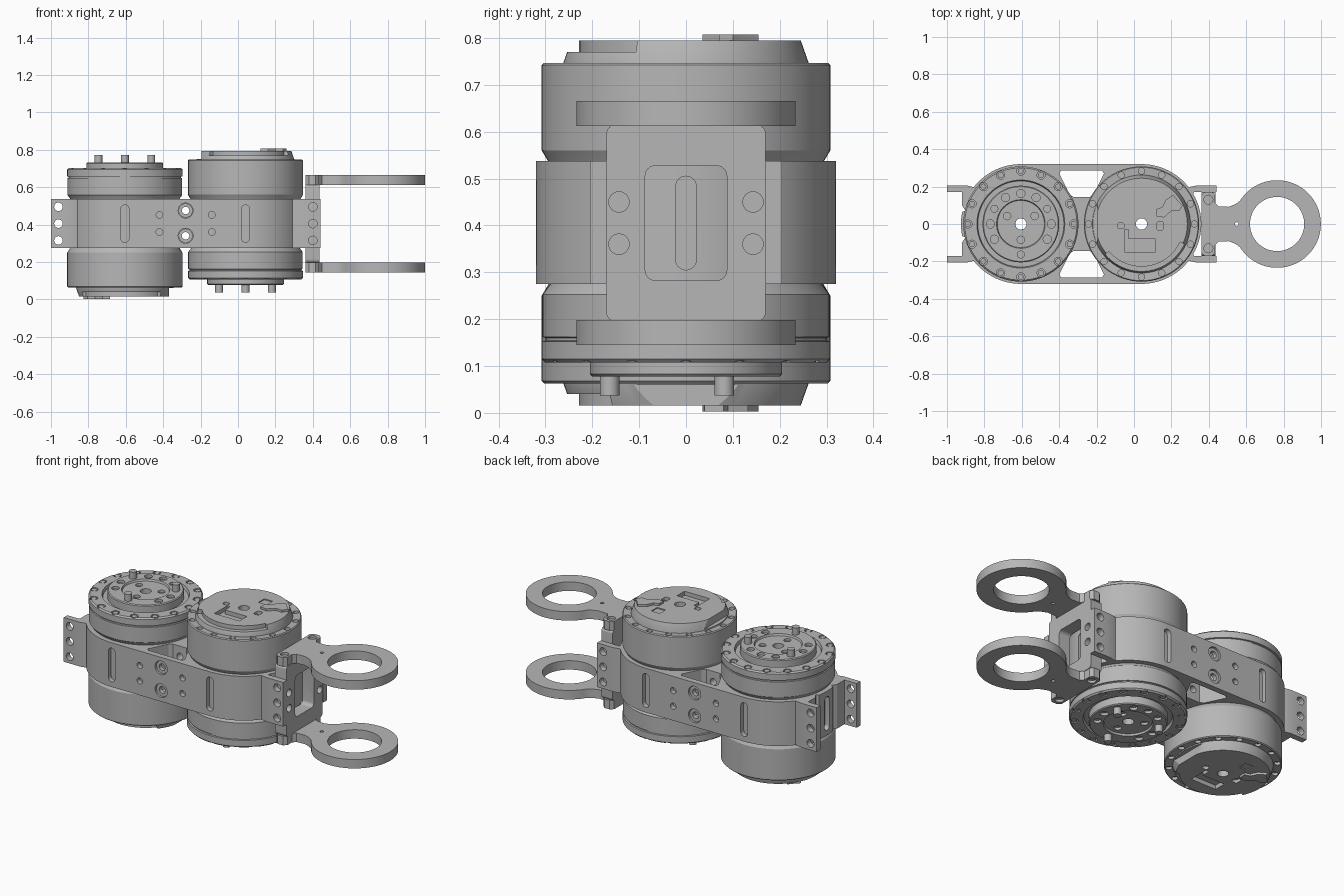
import bpy, bmesh
from math import sin, cos, pi, radians
from mathutils import Matrix, Vector

if "Cube" in bpy.data.objects:
    bpy.data.objects.remove(bpy.data.objects["Cube"])

grey = bpy.data.materials.new("machined_grey")
grey.use_nodes = True
COLOUR = (0.47, 0.47, 0.47, 1)
grey.diffuse_color = COLOUR
grey.node_tree.nodes["Principled BSDF"].inputs["Base Color"].default_value = COLOUR

MID = 0.405            # height of the symmetry plane
LEFT, RIGHT = -0.605, 0.04   # actuator axes
AXES = {"z": Matrix.Identity(4),
        "x": Matrix(((0, 0, 1, 0), (1, 0, 0, 0), (0, 1, 0, 0), (0, 0, 0, 1))),
        "y": Matrix(((1, 0, 0, 0), (0, 0, 1, 0), (0, 1, 0, 0), (0, 0, 0, 1)))}
parts = []


# Shape helpers
def arc(cx, cy, r, a0, a1, n=16):
    angles = [radians(a0 + (a1 - a0) * i / n) for i in range(n + 1)]
    return [(cx + r * cos(a), cy + r * sin(a)) for a in angles]


def circle(cx, cy, r, n=24):
    return arc(cx, cy, r, 0, 360 - 360 / n, n - 1)


def rounded(cx, cy, w, h, r):
    x, y = w / 2 - r, h / 2 - r
    return (arc(cx + x, cy + y, r, 0, 90, 6) + arc(cx - x, cy + y, r, 90, 180, 6)
            + arc(cx - x, cy - y, r, 180, 270, 6) + arc(cx + x, cy - y, r, 270, 360, 6))


def polar(r, deg):
    return r * cos(radians(deg)), r * sin(radians(deg))


def finish(name, bm):
    bmesh.ops.recalc_face_normals(bm, faces=bm.faces)
    mesh = bpy.data.meshes.new(name)
    bm.to_mesh(mesh)
    bm.free()
    mesh.materials.append(grey)
    ob = bpy.data.objects.new(name, mesh)
    bpy.context.collection.objects.link(ob)
    parts.append(ob)
    return ob


def prisms(name, specs):
    """Each spec is (outline, low, high, axis)."""
    bm = bmesh.new()
    for outline, low, high, axis in specs:
        m = AXES[axis]
        a = [bm.verts.new(m @ Vector((u, v, low))) for u, v in outline]
        b = [bm.verts.new(m @ Vector((u, v, high))) for u, v in outline]
        bm.faces.new(a[::-1])
        bm.faces.new(b)
        for i in range(len(a)):
            j = (i + 1) % len(a)
            bm.faces.new((a[i], a[j], b[j], b[i]))
    return finish(name, bm)


def lathe(name, profile, n=72):
    bm = bmesh.new()
    rings = [[bm.verts.new((r * cos(2 * pi * k / n), r * sin(2 * pi * k / n), z))
              for k in range(n)] for r, z in profile]
    for i, a in enumerate(rings):
        b = rings[(i + 1) % len(rings)]
        for k in range(n):
            q = (k + 1) % n
            bm.faces.new((a[k], a[q], b[q], b[k]))
    return finish(name, bm)


def cut(ob, specs):
    cutter = prisms("cutter", specs)
    mod = ob.modifiers.new("cut", "BOOLEAN")
    mod.operation, mod.solver, mod.object = "DIFFERENCE", "EXACT", cutter
    deps = bpy.context.evaluated_depsgraph_get()
    mesh = bpy.data.meshes.new_from_object(ob.evaluated_get(deps))
    ob.modifiers.clear()
    ob.data = mesh
    parts.remove(cutter)
    bpy.data.objects.remove(cutter)


def place(ob, x, flip):
    ob.matrix_world = Matrix.Translation((x, 0, MID)) @ Matrix.Rotation(pi if flip else 0, 4, "Y")


# Actuators: output flange on +z, cover on -z; the second is turned over
BOLTS = [polar(0.283, 22.5 * i) for i in range(16)]
PINS = [polar(0.163, a) for a in (-90, 30, 150)]
for label, x, flip in (("left", LEFT, False), ("right", RIGHT, True)):
    body = lathe(label + "_actuator_body", [
        (0.03, 0.28), (0.03, -0.3), (0.25, -0.3), (0.25, -0.338), (0.303, -0.342),
        (0.308, -0.337), (0.308, -0.155), (0.29, -0.125), (0.28, -0.1), (0.28, 0.1),
        (0.29, 0.13), (0.306, 0.152), (0.306, 0.243), (0.3, 0.245), (0.3, 0.251),
        (0.308, 0.253), (0.308, 0.29), (0.3, 0.298), (0.235, 0.298), (0.23, 0.28)])
    cut(body, [(circle(u, v, 0.022, 16), 0.285, 0.32, "z") for u, v in BOLTS]
        + [(circle(u, v, 0.017, 16), -0.36, -0.325, "z") for u, v in BOLTS])
    bolts = prisms(label + "_rim_bolts", [(circle(u, v, 0.016, 12), 0.28, 0.296, "z") for u, v in BOLTS])

    flange = lathe(label + "_output_flange", [
        (0.03, 0.316), (0.03, 0.27), (0.205, 0.27), (0.205, 0.322), (0.2, 0.327),
        (0.13, 0.327), (0.126, 0.316)])
    cut(flange, [(circle(*polar(0.163, a), 0.022, 16), 0.312, 0.35, "z")
                 for a in (-30, 0, 60, 90, 120, 180, 210)]
        + [(circle(*polar(0.085, a), 0.02, 16), 0.302, 0.35, "z") for a in (30, 150, 270)])
    pins = prisms(label + "_output_pins", [(circle(u, v, 0.021), 0.3, 0.368, "z") for u, v in PINS])

    # Tapered cover with a flat, a curved step and shallow pockets
    cover = lathe(label + "_cover", [
        (0.03, -0.389), (0.03, -0.29), (0.262, -0.29), (0.262, -0.341), (0.245, -0.389)])
    step = arc(0, 0, 0.29, 205, 320, 24) + arc(0, 0, 0.228, 320, 205, 24)
    ell = [(0.09, -0.03), (0.07, -0.03), (0.07, -0.08), (-0.075, -0.08), (-0.075, -0.15), (0.09, -0.15)]
    flat = [(0.235, -0.11), (0.3, -0.11), (0.3, 0.11), (0.235, 0.11)]
    cut(cover, [(step, -0.42, -0.365, "z"), (ell, -0.42, -0.365, "z"), (flat, -0.42, -0.345, "z"),
                (rounded(0.11, -0.01, 0.035, 0.03, 0.01), -0.42, -0.37, "z"),
                (rounded(-0.1, -0.01, 0.035, 0.045, 0.01), -0.42, -0.37, "z"),
                (rounded(-0.05, 0.13, 0.055, 0.055, 0.003), -0.42, -0.383, "z")])
    lump = [(-0.08, 0.04), (-0.08, 0.08), (-0.11, 0.09), (-0.13, 0.13), (-0.17, 0.155),
            (-0.19, 0.13), (-0.22, 0.1), (-0.2, 0.07), (-0.16, 0.07), (-0.12, 0.035)]
    connector = prisms(label + "_cover_connector", [(lump, -0.402, -0.38, "z")])
    for ob in (body, bolts, flange, pins, cover, connector):
        place(ob, x, flip)

# Central frame gripping both actuators, with mounting tabs at each end
upper = ([(-0.92, 0.1), (-0.92, 0.17), (-1, 0.17), (-1, 0.205), (-0.89, 0.205)]
         + arc(LEFT, 0, 0.32, 142, 90) + arc(RIGHT, 0, 0.32, 90, 38)
         + [(0.33, 0.205), (0.44, 0.205), (0.44, 0.17), (0.32, 0.17)])
lower = [(x, -y) for x, y in reversed(upper)]
outline = (upper + arc(RIGHT, 0, 0.32, 30, -30) + lower
           + [(-0.9, -0.07)] + arc(LEFT, 0, 0.32, 192, 168) + [(-0.9, 0.07)])
frame = prisms("central_frame", [(outline, 0.275, 0.537, "z")])
holes = [(circle(x, 0, 0.03), 0, 1, "z") for x in (LEFT, RIGHT)]
for s in (1, -1):
    window = [(-0.39, 0.285), (-0.17, 0.285), (-0.16, 0.27), (-0.215, 0.16), (-0.235, 0.145),
              (-0.325, 0.145), (-0.345, 0.16), (-0.4, 0.27)]
    holes.append(([(x, s * y) for x, y in window], 0, 1, "z"))
cut(frame, holes)
side = []
for s in (1, -1):
    span = sorted((s * 0.292, s * 0.4))
    side += [(rounded(x, MID, 0.044, 0.2, 0.0219), *span, "y") for x in (LEFT, RIGHT)]
    side += [(circle(-0.28, z, 0.04), *span, "y") for z in (0.34, 0.475)]
    side += [(circle(x, z, 0.018, 16), *span, "y") for x in (-0.42, -0.14) for z in (0.36, 0.452)]
    tab_span = sorted((s * 0.16, s * 0.3))
    side += [(circle(x, z, 0.023, 16), *tab_span, "y") for x in (-0.96, 0.4) for z in (0.315, 0.405, 0.495)]
side += [(rounded(0, MID, 0.044, 0.2, 0.0219), *span, "x") for span in ((0.33, 0.37), (-0.95, -0.895))]
cut(frame, side)
cut(frame, [(circle(-0.28, z, 0.02, 16), -0.5, 0.5, "y") for z in (0.34, 0.475)])
collars = prisms("frame_collars", [
    (circle(-0.28, z, 0.038), *sorted((s * 0.285, s * 0.31)), "y") for s in (1, -1) for z in (0.34, 0.475)])
cut(collars, [(circle(-0.28, z, 0.02, 16), -0.5, 0.5, "y") for z in (0.34, 0.475)])

# Fork: upright plate with a window
plate = prisms("fork_plate", [(rounded(0, MID, 0.34, 0.42, 0.02), 0.362, 0.436, "x")])
cut(plate, [(rounded(0, MID, 0.174, 0.245, 0.022), 0.3, 0.5, "x")]
    + [(circle(y, z, 0.022, 16), 0.405, 0.5, "x") for y in (-0.143, 0.143) for z in (0.36, 0.45)])

# Fork: two flat arms ending in rings
half = [(0.362, 0.1), (0.362, 0.155), (0.38, 0.172), (0.415, 0.172), (0.433, 0.155),
        (0.433, 0.115), (0.45, 0.095), (0.505, 0.092), (0.54, 0.105)]
arm_shape = half + arc(0.765, 0, 0.234, 148, -148, 56) + [(x, -y) for x, y in reversed(half)]
for label, z in (("lower", 0.145), ("upper", 0.612)):
    arm = prisms(label + "_fork_arm", [(arm_shape, z, z + 0.053, "z")])
    cut(arm, [(circle(0.765, 0, 0.145, 64), 0, 1, "z"), (circle(0.55, 0, 0.01, 12), 0, 1, "z")])
    top = z + 0.053 if label == "upper" else z
    cut(arm, [(circle(0.398, y, 0.024, 16), top - 0.015, top + 0.015, "z") for y in (-0.13, 0.13)])

# Smooth the round walls and keep the edges crisp
bpy.ops.object.select_all(action="DESELECT")
for ob in parts:
    ob.select_set(True)
bpy.context.view_layer.objects.active = parts[0]
bpy.ops.object.shade_smooth_by_angle(angle=radians(25))
